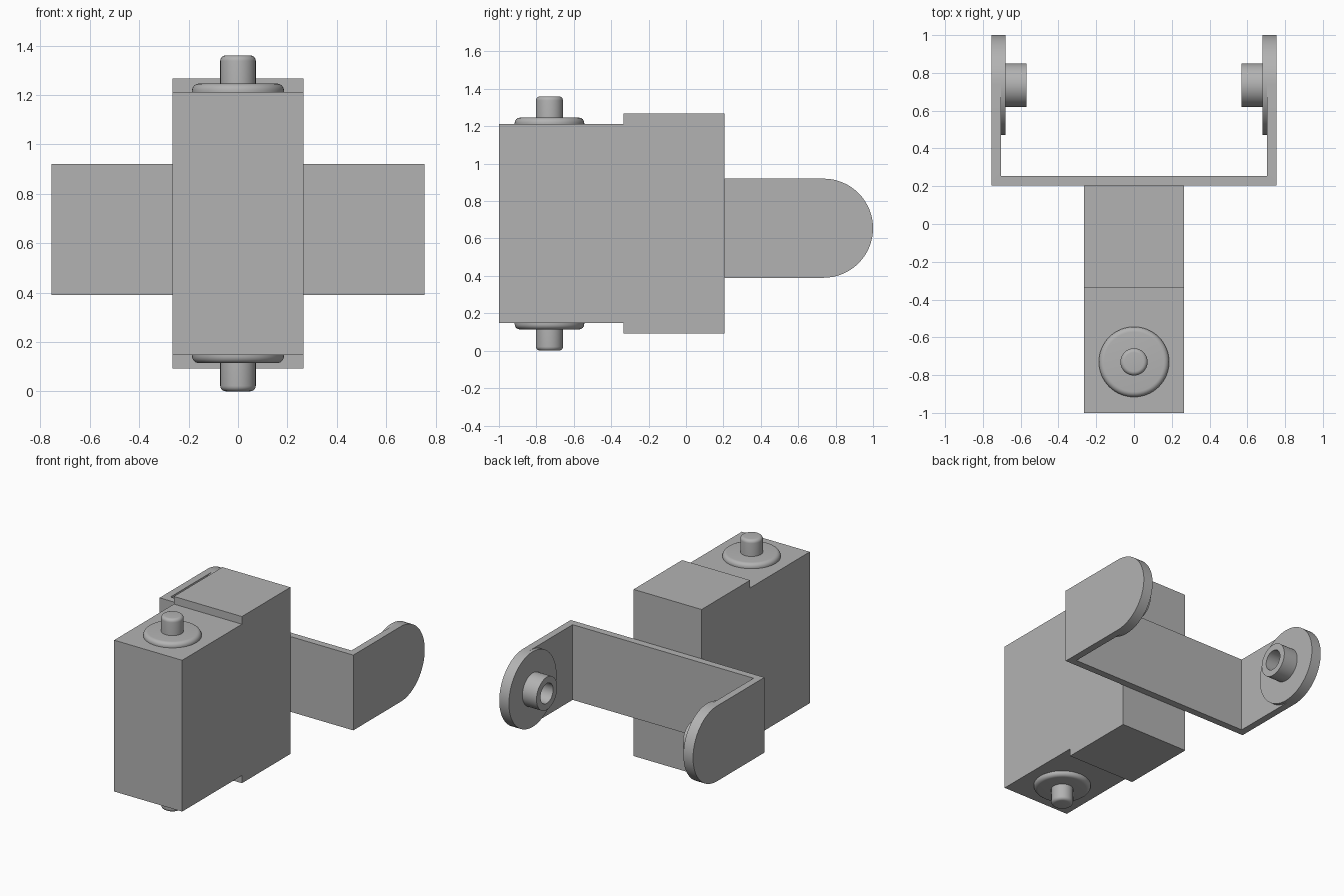
import bpy, bmesh, math
from mathutils import Matrix

cube = bpy.data.objects.get("Cube")
if cube:
    bpy.data.objects.remove(cube, do_unlink=True)

GREY = bpy.data.materials.new("light grey")
GREY.use_nodes = True
colour = (0.45, 0.45, 0.45, 1)
GREY.diffuse_color = colour
GREY.node_tree.nodes["Principled BSDF"].inputs["Base Color"].default_value = colour

MID_Z = 0.68


def finish(name, bm, smooth=False):
    bmesh.ops.recalc_face_normals(bm, faces=bm.faces)
    mesh = bpy.data.meshes.new(name)
    bm.to_mesh(mesh)
    bm.free()
    mesh.materials.append(GREY)
    ob = bpy.data.objects.new(name, mesh)
    bpy.context.collection.objects.link(ob)
    bpy.ops.object.select_all(action="DESELECT")
    ob.select_set(True)
    bpy.context.view_layer.objects.active = ob
    if smooth:
        bpy.ops.object.shade_smooth_by_angle(angle=math.radians(35))
    return ob


def extrude_x(name, profile, half, smooth=False):
    """Side outline of (y, z) points extruded evenly across x."""
    bm = bmesh.new()
    face = bm.faces.new([bm.verts.new((-half, y, z)) for y, z in profile])
    new = bmesh.ops.extrude_face_region(bm, geom=[face])["geom"]
    verts = [v for v in new if isinstance(v, bmesh.types.BMVert)]
    bmesh.ops.translate(bm, verts=verts, vec=(2 * half, 0, 0))
    return finish(name, bm, smooth)


def lathe(name, profile, matrix, steps=64):
    """Outline of (radius, height) points turned about the local z axis."""
    bm = bmesh.new()
    verts = [bm.verts.new((r, 0, h)) for r, h in profile]
    edges = [bm.edges.new(pair) for pair in zip(verts, verts[1:])]
    bmesh.ops.spin(bm, geom=verts + edges, axis=(0, 0, 1), cent=(0, 0, 0),
                   angle=math.tau, steps=steps, use_duplicate=False)
    bmesh.ops.remove_doubles(bm, verts=bm.verts, dist=0.0005)
    bmesh.ops.transform(bm, matrix=matrix, verts=bm.verts)
    return finish(name, bm, True)


def rounded_disc(radius, low, high, fillet, steps=6):
    """Disc outline with a rounded upper rim."""
    points = [(0, low), (radius, low)]
    for i in range(steps + 1):
        a = math.pi / 2 * i / steps
        points.append((radius - fillet + fillet * math.cos(a),
                       high - fillet + fillet * math.sin(a)))
    return points + [(0, high)]


# Stepped housing
half_outline = [(-1, 0.533), (-0.335, 0.533), (-0.335, 0.587), (0.205, 0.587)]
outline = [(y, MID_Z + h) for y, h in half_outline]
outline += [(y, MID_Z - h) for y, h in reversed(half_outline)]
extrude_x("housing", outline, 0.265)

# Shaft pins with flanges, above and below
for label, side in (("upper", 1), ("lower", -1)):
    place = Matrix.Translation((0, -0.73, MID_Z))
    if side < 0:
        place = place @ Matrix.Rotation(math.pi, 4, "X")
    lathe(label + "_flange", rounded_disc(0.186, 0.53, 0.566, 0.028), place)
    lathe(label + "_pin", rounded_disc(0.072, 0.55, MID_Z, 0.022), place)

# U-shaped bracket: a round-ended block hollowed between its arms
ARM_Y, ARM_Z, ARM_R = 0.735, 0.655, 0.265
outline = [(0.205, ARM_Z + ARM_R), (0.205, ARM_Z - ARM_R)]
for i in range(33):
    a = math.pi * (i / 32 - 0.5)
    outline.append((ARM_Y + ARM_R * math.cos(a), ARM_Z + ARM_R * math.sin(a)))
bracket = extrude_x("bracket", outline, 0.755)
cutter = extrude_x("bracket_cutter", [(0.255, 0), (1.2, 0), (1.2, 1.2), (0.255, 1.2)], 0.705)
cutter.hide_render = True
cut = bracket.modifiers.new("hollow", "BOOLEAN")
cut.operation = "DIFFERENCE"
cut.solver = "EXACT"
cut.object = cutter
bpy.ops.object.select_all(action="DESELECT")
bracket.select_set(True)
bpy.context.view_layer.objects.active = bracket
bpy.ops.object.modifier_apply(modifier=cut.name)
bpy.data.objects.remove(cutter, do_unlink=True)
bpy.ops.object.shade_smooth_by_angle(angle=math.radians(35))

# Raised pads and hollow bosses inside the arms
pad = [(0, 0), (ARM_R, 0), (ARM_R, 0.025), (0, 0.025)]
boss = [(0, 0.026), (0.07, 0.026), (0.07, 0.135), (0.115, 0.135), (0.115, 0.02), (0, 0.02)]
for label, side in (("left", 1), ("right", -1)):
    place = (Matrix.Translation((side * 0.705, ARM_Y, ARM_Z))
             @ Matrix.Rotation(-side * math.pi / 2, 4, "Y"))
    lathe(label + "_pad", pad, place)
    lathe(label + "_boss", boss, place)
